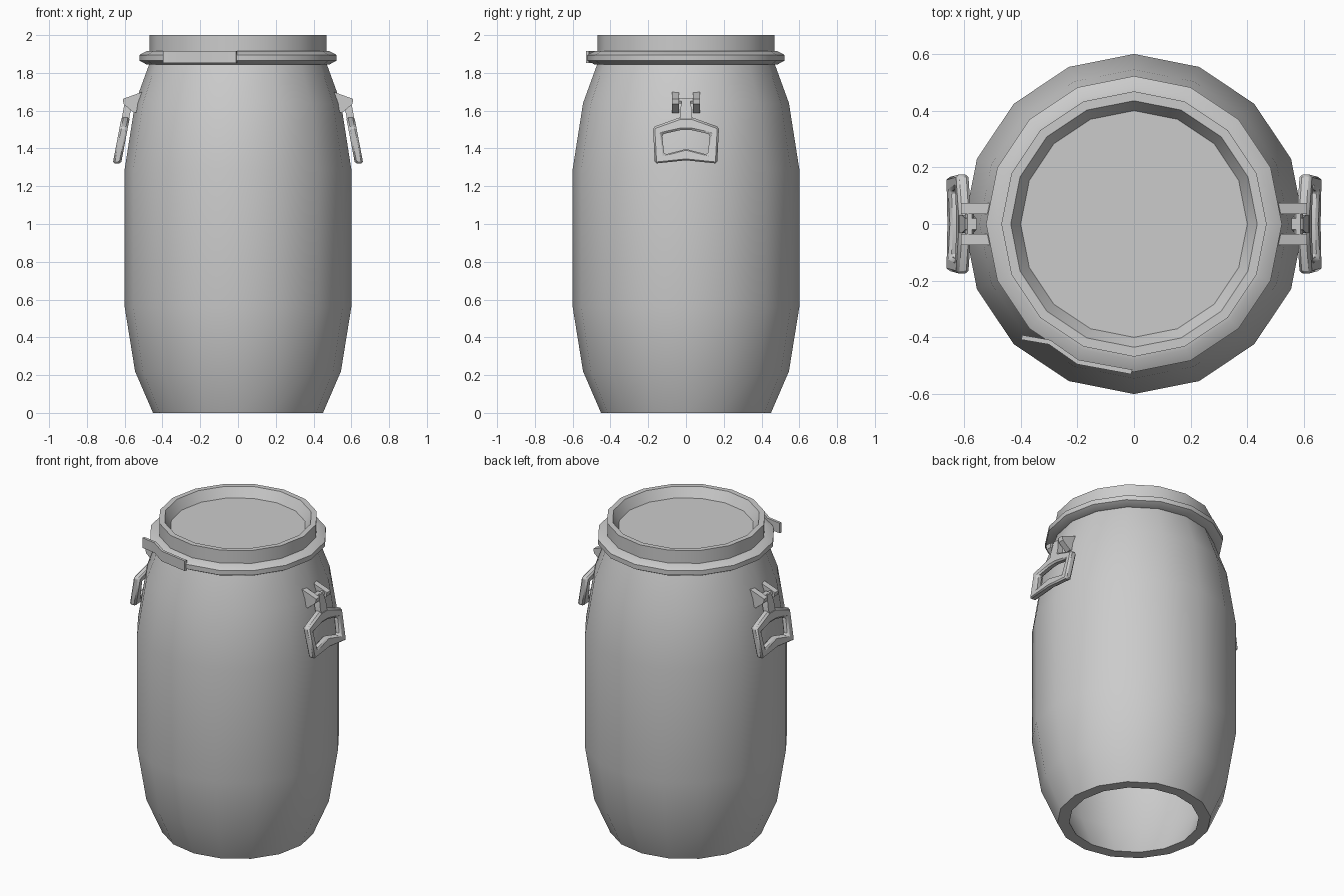
import bpy, bmesh, math

if "Cube" in bpy.data.objects:
    bpy.data.objects.remove(bpy.data.objects["Cube"])

SIDES = 16


def finish(name, bm):
    bmesh.ops.recalc_face_normals(bm, faces=bm.faces)
    me = bpy.data.meshes.new(name)
    bm.to_mesh(me)
    bm.free()
    ob = bpy.data.objects.new(name, me)
    bpy.context.collection.objects.link(ob)
    bpy.ops.object.select_all(action='DESELECT')
    ob.select_set(True)
    bpy.context.view_layer.objects.active = ob
    bpy.ops.object.shade_smooth_by_angle(angle=math.radians(32))
    return ob


def revolve(name, profile, closed=False, cap_start=False, cap_end=False):
    """Turn an (r, z) profile around the z axis."""
    bm = bmesh.new()
    rings = []
    for r, z in profile:
        rings.append([bm.verts.new((r * math.cos(2 * math.pi * i / SIDES),
                                    r * math.sin(2 * math.pi * i / SIDES), z))
                      for i in range(SIDES)])
    pairs = list(zip(rings, rings[1:]))
    if closed:
        pairs.append((rings[-1], rings[0]))
    for a, b in pairs:
        for i in range(SIDES):
            j = (i + 1) % SIDES
            bm.faces.new((a[i], a[j], b[j], b[i]))
    if cap_start:
        bm.faces.new(rings[0])
    if cap_end:
        bm.faces.new(rings[-1])
    return finish(name, bm)


def prism(bm, lower, upper):
    """Solid between two matching outlines of 3D points."""
    a = [bm.verts.new(p) for p in lower]
    b = [bm.verts.new(p) for p in upper]
    bm.faces.new(a)
    bm.faces.new(b)
    for i in range(len(a)):
        j = (i + 1) % len(a)
        bm.faces.new((a[i], a[j], b[j], b[i]))


# Hollow barrel wall, open at the bottom
outer = [(0.45, 0), (0.545, 0.22), (0.60, 0.56), (0.60, 1.29), (0.545, 1.64), (0.465, 1.86)]
inner = [(r - 0.07, z) for r, z in reversed(outer)]
revolve("barrel_body", outer + inner, closed=True)

# Lid with raised rim and recessed panel
revolve("lid", [(0.395, 1.86), (0.468, 1.86), (0.468, 2.0), (0.435, 2.0), (0.40, 1.94)],
        cap_start=True, cap_end=True)

# Clamp ring around the neck
revolve("clamp_ring", [(0.455, 1.845), (0.485, 1.845), (0.522, 1.865),
                       (0.522, 1.895), (0.48, 1.917), (0.455, 1.917)], closed=True)

# Clamp lever: bent strip at the front left
path = [(-0.01, -0.53), (-0.20, -0.495), (-0.30, -0.425), (-0.398, -0.408)]
strip = path + [(x + 0.004, y + 0.016) for x, y in reversed(path)]
bm = bmesh.new()
prism(bm, [(x, y, 1.852) for x, y in strip], [(x, y, 1.917) for x, y in strip])
finish("clamp_lever", bm)

# Handle outlines in (y, z), one half each, mirrored into closed loops
half_out = [(0.03, 1.565), (0.175, 1.513), (0.165, 1.32)]
half_in = [(0.03, 1.497), (0.127, 1.475), (0.115, 1.367)]


def full(half, bottom):
    return half + [(0, bottom)] + [(-y, z) for y, z in reversed(half)]


def lean(y, z, side, d):
    return (side * (0.588 + (1.60 - z) * 0.19 + d), y, z)


for side, label in ((1, "right"), (-1, "left")):
    # Two wedge-shaped bracket plates with an axle between them
    bm = bmesh.new()
    plate = [(0.50, 1.70), (0.517, 1.70), (0.608, 1.662), (0.612, 1.605), (0.57, 1.59), (0.50, 1.59)]
    plate = [(0.505, 1.70), (0.61, 1.662), (0.606, 1.635), (0.55, 1.588), (0.51, 1.60)]
    for y in (-0.055, 0.055):
        prism(bm, [(side * x, y - 0.019, z) for x, z in plate],
              [(side * x, y + 0.019, z) for x, z in plate])
    finish("handle_bracket_" + label, bm)

    bm = bmesh.new()
    pin = [(0.58 + 0.016 * math.cos(k * math.pi / 3), 1.652 + 0.016 * math.sin(k * math.pi / 3))
           for k in range(6)]
    prism(bm, [(side * x, -0.05, z) for x, z in pin], [(side * x, 0.05, z) for x, z in pin])
    finish("handle_axle_" + label, bm)

    # Neck that hangs the grip from the axle
    bm = bmesh.new()
    neck = [(-0.032, 1.54), (0.032, 1.54), (0.032, 1.60), (0.02, 1.665), (-0.02, 1.665), (-0.032, 1.60)]
    prism(bm, [lean(y, z, side, -0.02) for y, z in neck], [lean(y, z, side, 0.02) for y, z in neck])
    finish("handle_neck_" + label, bm)

    # Grip frame with an opening
    bm = bmesh.new()
    loops = []
    for pts, d in ((full(half_out, 1.337), -0.022), (full(half_out, 1.337), 0.022),
                   (full(half_in, 1.397), 0.022), (full(half_in, 1.397), -0.022)):
        loops.append([bm.verts.new(lean(y, z, side, d)) for y, z in pts])
    for k in range(4):
        a, b = loops[k], loops[(k + 1) % 4]
        for i in range(len(a)):
            j = (i + 1) % len(a)
            bm.faces.new((a[i], a[j], b[j], b[i]))
    grip = finish("handle_grip_" + label, bm)
    bevel = grip.modifiers.new("soft_edges", 'BEVEL')
    bevel.width = 0.01
    bevel.segments = 1
    bevel.limit_method = 'ANGLE'
    bevel.angle_limit = math.radians(60)
